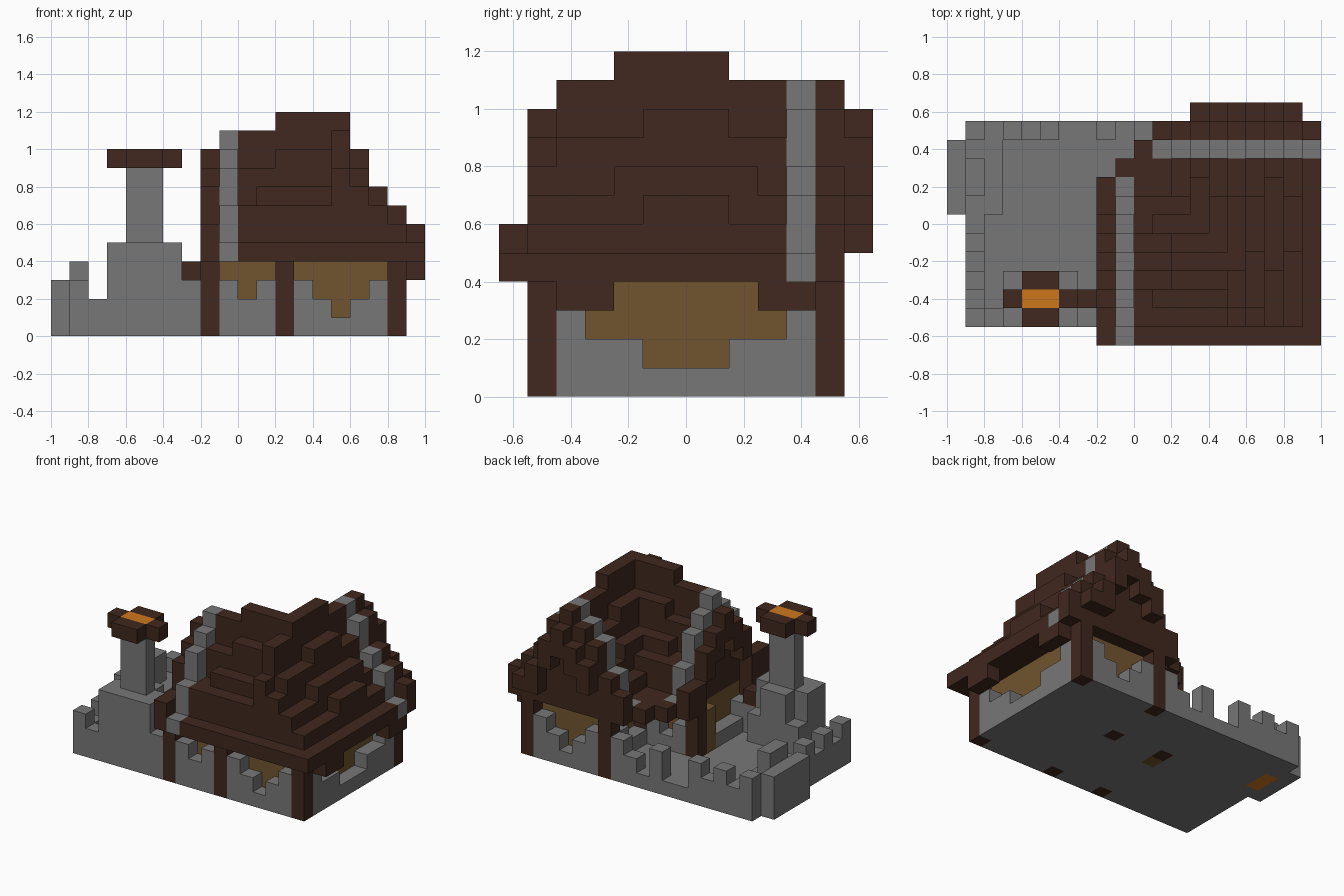
import bpy, bmesh
from mathutils import Vector

if "Cube" in bpy.data.objects:
    bpy.data.objects.remove(bpy.data.objects["Cube"], do_unlink=True)

COLOURS = {
    "stone": (0.185, 0.185, 0.185),
    "dark_wood": (0.052, 0.021, 0.013),
    "plaster": (0.165, 0.09, 0.028),
    "ember": (0.61, 0.185, 0.012),
}
CELL = 0.1
cells = {}  # block position -> (part, colour)


def make_material(name, rgb):
    mat = bpy.data.materials.new(name)
    mat.use_nodes = True
    mat.diffuse_color = (*rgb, 1)
    mat.node_tree.nodes["Principled BSDF"].inputs["Base Color"].default_value = (*rgb, 1)
    return mat


def box(part, colour, xs, ys, zs):
    """Fill blocks; each range is (first, end)."""
    for i in range(*xs):
        for j in range(*ys):
            for k in range(*zs):
                cells[i, j, k] = (part, colour)


def column(part, colour, i, j, z0, z1):
    box(part, colour, (i, i + 1), (j, j + 1), (z0, z1))


# Base slab, which is also the courtyard floor
box("foundation", "stone", (-9, 9), (-5, 6), (0, 1))

# Bastion with a small hearth chimney
box("bastion", "stone", (-9, -7), (1, 6), (1, 2))
box("bastion", "stone", (-10, -9), (1, 5), (0, 3))
box("hearth_chimney", "stone", (-9, -8), (2, 4), (1, 4))
box("hearth_fire", "ember", (-9, -8), (2, 4), (0, 1))

# Battlements along the courtyard edges
for i, top in ((-9, 3), (-7, 3), (-6, 2), (-5, 3), (-2, 3), (0, 2), (1, 3)):
    column("battlements", "stone", i, 5, 1, top)
for j in range(-5, 1):
    column("battlements", "stone", -9, j, 1, 3 if j % 2 else 2)
box("battlements", "stone", (-8, -7), (-5, -4), (1, 2))

# Beacon tower with its fire bowl
box("tower_base", "stone", (-7, -3), (-5, -2), (1, 3))
box("tower_base", "stone", (-7, -3), (-5, -3), (3, 5))
box("tower_base", "stone", (-6, -4), (-3, -2), (3, 5))
box("tower_base", "stone", (-3, -2), (-5, -3), (1, 3))
box("tower_shaft", "stone", (-6, -4), (-4, -3), (2, 9))
box("fire_bowl", "dark_wood", (-7, -3), (-4, -3), (9, 10))
box("fire_bowl", "dark_wood", (-6, -4), (-5, -2), (9, 10))
box("beacon_fire", "ember", (-6, -4), (-4, -3), (9, 10))
box("tower_beam", "dark_wood", (-3, -2), (-4, -3), (3, 4))

# Plaster walls set behind the stone footing, and the west door
box("plaster_walls", "plaster", (-1, 8), (-4, 1), (1, 4))
box("plaster_walls", "plaster", (3, 8), (1, 5), (1, 4))


def footing(along_x, start, fixed, heights):
    for n, top in enumerate(heights):
        i, j = (start + n, fixed) if along_x else (fixed, start + n)
        column("stone_footing", "stone", i, j, 0, top)


for row in (-5, 5):
    footing(True, 3, row, (3, 2, 1, 2, 3))
for row in (-5, 1):
    footing(True, -1, row, (3, 2, 3))
footing(False, -4, 8, (3, 2, 2, 1, 1, 1, 2, 2, 3))
footing(False, -4, -2, (3, 2, 2, 2))
footing(False, 2, 2, (2, 2, 3))
column("door", "plaster", -2, 0, 0, 4)

# Timber posts at the corners and bays
for i, j in ((-2, -5), (2, -5), (8, -5), (8, 5), (2, 5), (-2, 1), (2, 1)):
    column("posts", "dark_wood", i, j, 0, 4)

# Stepped roof: two wings meeting at a hipped corner, courses bulging mid-span
GABLE = (5, 7, 9, 10, 11, 10, 9, 7, 5)
HIP = {(5, -5): 9, (5, -4): 11, (5, -3): 11, (6, -5): 8, (6, -4): 9}


def course(d, ridge, bulges):
    """Height of the course d blocks away from the ridge line."""
    if d == 0:
        return ridge
    if d > 4:
        return 0
    return (9, 7, 6, 5)[d - 1] + (d < 4 and bulges[d - 1])


def wing_a(i, j):
    return course(abs(j + 2), 12 if i >= 2 else 11, (i >= 2, i >= 1, True))


def wing_b(i, j):
    span = abs(j)
    return course(abs(i - 5), 12 if j < 2 else 11, (span < 2, span < 3, span < 2))


def roof_height(i, j):
    if (i, j) in HIP:
        return HIP[i, j]
    if j <= -2:
        return wing_a(i, j) if i <= 5 else min(wing_a(i, j), wing_b(i, j))
    return wing_b(i, j) if i >= 5 else max(wing_a(i, j), wing_b(i, j))


for i in range(0, 10):
    for j in range(-6, 4):
        column("roof", "dark_wood", i, j, 4, roof_height(i, j))

# Brackets hanging under the east eave
for ys in ((-4, -2), (3, 5)):
    box("eave_brackets", "dark_wood", (9, 10), ys, (3, 4))

# Gable ends: stone trim with a wooden overhang
for n, top in enumerate(GABLE):
    j = n - 6
    column("gable_wall", "dark_wood", -1, j, 4, top)
    column("gable_trim", "stone", -1, j, max(4, top - 2), top)
    over = max(6, top - 1)
    column("gable_overhang", "dark_wood", -2, j, max(4, over - 2), over)

    i = n + 1
    top = min(top, 8) if i == 7 else top
    column("gable_trim", "stone", i, 4, 4, top)
    column("gable_wall", "dark_wood", i, 5, 4, max(6, top))
    if 3 <= i <= 8:
        over = max(6, top - 1)
        column("gable_overhang", "dark_wood", i, 6, max(5, over - 2), over)

# Low eave filling the inner corner
box("corner_eave", "dark_wood", (-1, 1), (3, 4), (4, 5))
column("corner_eave", "dark_wood", 0, 4, 4, 5)

# Turn the blocks into one clean shell per part
materials = {n: make_material(n, c) for n, c in COLOURS.items()}
AXES = [Vector(v) for v in ((1, 0, 0), (0, 1, 0), (0, 0, 1))]


def build_part(part):
    bm = bmesh.new()
    colour = next(c for owner, c in cells.values() if owner == part)
    for pos, (owner, _) in cells.items():
        if owner != part:
            continue
        centre = Vector((pos[0] + 0.5, pos[1], pos[2] + 0.5))
        for a in range(3):
            for sign in (-1, 1):
                near = tuple(int(p + sign * q) for p, q in zip(pos, AXES[a]))
                if near in cells:
                    continue
                u, v = AXES[(a + 1) % 3] / 2, AXES[(a + 2) % 3] / 2
                mid = centre + AXES[a] * sign / 2
                ring = [mid - u - v, mid + u - v, mid + u + v, mid - u + v]
                bm.faces.new([bm.verts.new(p * CELL) for p in ring[::sign]])
    bmesh.ops.remove_doubles(bm, verts=bm.verts, dist=0.001)
    bmesh.ops.dissolve_limit(bm, angle_limit=0.01, verts=bm.verts, edges=bm.edges)
    mesh = bpy.data.meshes.new(part)
    bm.to_mesh(mesh)
    bm.free()
    mesh.materials.append(materials[colour])
    bpy.context.collection.objects.link(bpy.data.objects.new(part, mesh))


for part in sorted({owner for owner, _ in cells.values()}):
    build_part(part)
